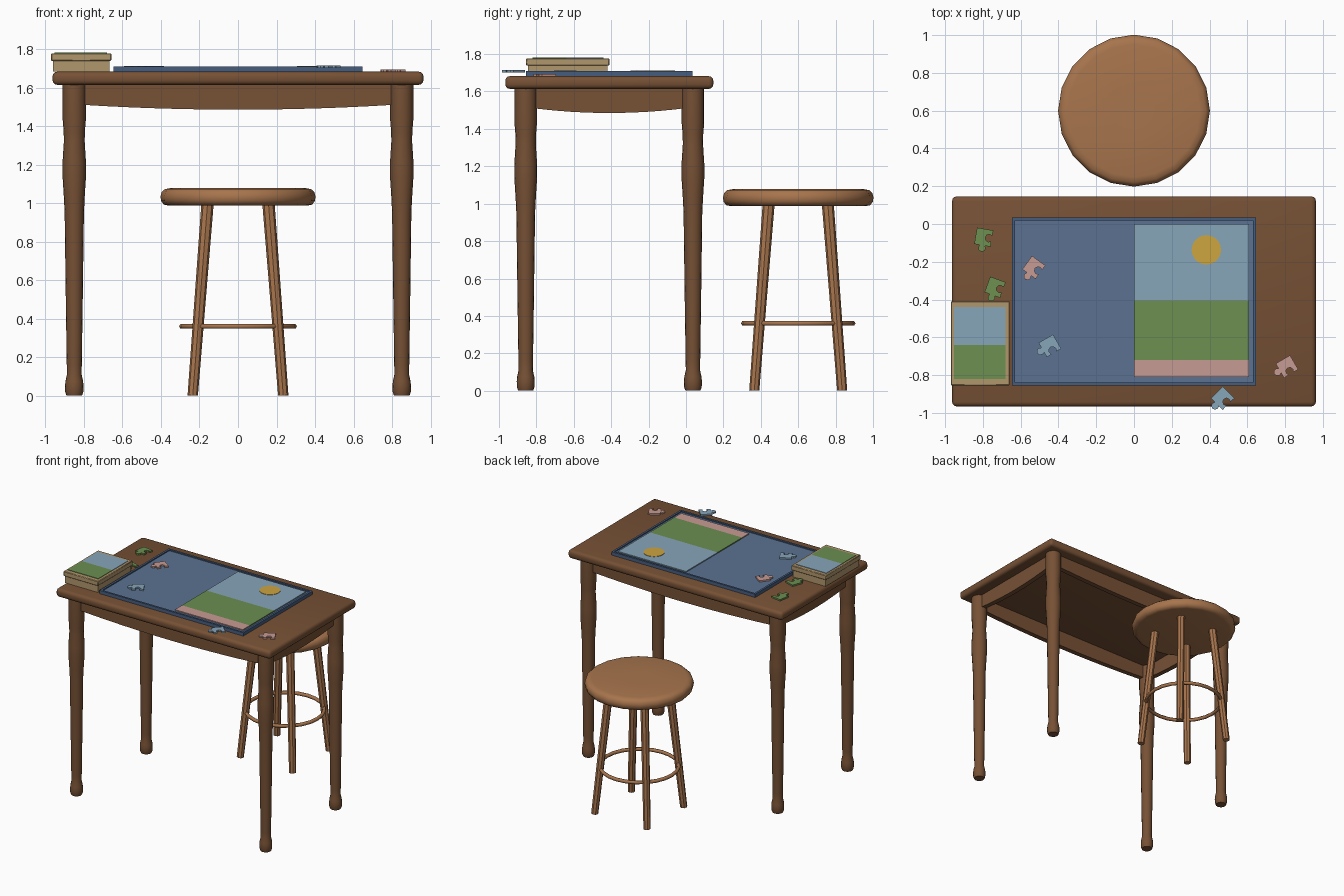
import bpy, bmesh
from math import radians, sin, cos, pi
from mathutils import Vector, Matrix

if "Cube" in bpy.data.objects:
    bpy.data.objects.remove(bpy.data.objects["Cube"])


def material(name, r, g, b):
    m = bpy.data.materials.new(name)
    lin = [(c / 255) ** 2.2 for c in (r, g, b)]
    m.diffuse_color = (*lin, 1)
    m.use_nodes = True
    m.node_tree.nodes["Principled BSDF"].inputs["Base Color"].default_value = m.diffuse_color
    return m


WOOD = material("dark_wood", 118, 82, 56)
LIGHT = material("light_wood", 166, 116, 78)
MAT = material("mat_blue", 92, 114, 144)
RIM = material("rim_blue", 72, 94, 126)
CARD = material("card", 176, 150, 108)
SKY = material("sky", 134, 164, 184)
GREEN = material("green", 108, 142, 82)
PINK = material("pink", 198, 154, 146)
SUN = material("sun", 204, 164, 66)


def finish(name, bm, mat, smooth=None):
    bmesh.ops.recalc_face_normals(bm, faces=bm.faces[:])
    me = bpy.data.meshes.new(name)
    bm.to_mesh(me)
    bm.free()
    ob = bpy.data.objects.new(name, me)
    bpy.context.collection.objects.link(ob)
    me.materials.append(mat)
    if smooth:
        bpy.ops.object.select_all(action='DESELECT')
        ob.select_set(True)
        bpy.context.view_layer.objects.active = ob
        bpy.ops.object.shade_smooth_by_angle(angle=radians(smooth))
    return ob


def box(name, x0, x1, y0, y1, z0, z1, mat, bevel=0, segments=2):
    bm = bmesh.new()
    size = Matrix.Diagonal((x1 - x0, y1 - y0, z1 - z0, 1))
    mid = Matrix.Translation(((x0 + x1) / 2, (y0 + y1) / 2, (z0 + z1) / 2))
    bmesh.ops.create_cube(bm, size=1, matrix=mid @ size)
    if bevel:
        bmesh.ops.bevel(bm, geom=bm.edges[:], offset=bevel, segments=segments,
                        profile=0.5, affect='EDGES')
    return finish(name, bm, mat, 40 if bevel else None)


def lathe(name, profile, sides, x, y, mat, smooth):
    # closed turned solid from (radius, z) pairs, bottom to top
    bm = bmesh.new()
    rings = [[bm.verts.new((x + r * cos(2 * pi * i / sides),
                            y + r * sin(2 * pi * i / sides), z))
              for i in range(sides)] for r, z in profile]
    for a, b in zip(rings, rings[1:]):
        for i in range(sides):
            j = (i + 1) % sides
            bm.faces.new((a[i], a[j], b[j], b[i]))
    bm.faces.new(rings[0])
    bm.faces.new(rings[-1])
    return finish(name, bm, mat, smooth)


def prism(name, points, depth, matrix, mat, smooth=None):
    # flat outline extruded along local z
    bm = bmesh.new()
    f = bm.faces.new([bm.verts.new((u, v, 0)) for u, v in points])
    ext = bmesh.ops.extrude_face_region(bm, geom=[f])
    bmesh.ops.translate(bm, vec=(0, 0, depth),
                        verts=[g for g in ext['geom'] if isinstance(g, bmesh.types.BMVert)])
    bm.transform(matrix)
    return finish(name, bm, mat, smooth)


CY, TOP = -0.41, 1.682      # table centre and tabletop height

# Table top
box("table_top", -0.963, 0.963, CY - 0.556, CY + 0.556, 1.614, TOP, WOOD, 0.024, 3)

# Turned table legs
LEG = [(0.040, 0), (0.047, 0.02), (0.048, 0.05), (0.046, 0.075), (0.038, 0.11),
       (0.039, 0.16), (0.044, 0.5), (0.050, 0.95), (0.054, 1.03), (0.061, 1.14),
       (0.061, 1.21), (0.054, 1.32), (0.055, 1.37), (0.060, 1.43), (0.060, 1.62)]
for side, sx in (("left", -1), ("right", 1)):
    for end, sy in (("front", -1), ("back", 1)):
        lathe(f"{end}_{side}_table_leg", LEG, 16, sx * 0.85, CY + sy * 0.447, WOOD, 40)


# Aprons with a gently bowed lower edge
def apron(name, half, centre, angle):
    n = 12
    pts = [(half, 1.62), (-half, 1.62)]
    for i in range(n + 1):
        t = -1 + 2 * i / n
        pts.append((t * half, 1.485 + 0.026 * t * t))
    m = (Matrix.Translation(centre) @ Matrix.Rotation(angle, 4, 'Z')
         @ Matrix.Rotation(pi / 2, 4, 'X') @ Matrix.Translation((0, 0, -0.02)))
    prism(name, pts, 0.04, m, WOOD, 30)


for name, s in (("front", -1), ("back", 1)):
    apron(name + "_apron", 0.82, (0, CY + s * 0.447, 0), 0)
for name, s in (("left", -1), ("right", 1)):
    apron(name + "_apron", 0.41, (s * 0.85, CY, 0), pi / 2)

# Puzzle mat with a raised rim
MX, MY, W, MT = 0.646, 0.445, 0.016, TOP + 0.018
box("puzzle_mat", -MX + 0.004, MX - 0.004, CY - MY + 0.004, CY + MY - 0.004, TOP - 0.002, MT, MAT)
for name, s in (("front", -1), ("back", 1)):
    a, b = sorted((CY + s * MY, CY + s * (MY - W)))
    box(name + "_mat_rim", -MX, MX, a, b, TOP, TOP + 0.027, RIM)
for name, s in (("left", -1), ("right", 1)):
    a, b = sorted((s * MX, s * (MX - W)))
    box(name + "_mat_rim", a, b, CY - MY + W, CY + MY - W, TOP, TOP + 0.027, RIM)

# Finished half of the puzzle
for name, y0, y1, mat in (("puzzle_sky", -0.405, 0.0, SKY),
                          ("puzzle_meadow", -0.72, -0.405, GREEN),
                          ("puzzle_flowers", -0.81, -0.72, PINK)):
    box(name, 0, 0.61, y0, y1, MT - 0.002, MT + 0.008, mat)
lathe("puzzle_sun", [(0.078, MT), (0.078, MT + 0.011)], 20, 0.383, -0.137, SUN, None)

# Puzzle box with lid and cover picture
box("box_base", -0.96, -0.667, -0.846, -0.42, TOP, 1.745, CARD)
box("box_lid", -0.97, -0.658, -0.855, -0.41, 1.738, 1.777, CARD, 0.004, 1)
box("box_picture_sky", -0.952, -0.68, -0.64, -0.44, 1.775, 1.781, SKY)
box("box_picture_meadow", -0.952, -0.68, -0.82, -0.64, 1.775, 1.781, GREEN)

# Loose puzzle pieces: one socket on the right, one knob at the bottom
H, R = 0.044, 0.02


def arc(cx, cy, start, step):
    return [(cx + R * cos(radians(start + i * step)), cy + R * sin(radians(start + i * step)))
            for i in range(7)]


PIECE = ([(H, -H)] + arc(H - 0.016, 0, -45, -45) + [(H, H), (-H, H), (-H, -H)]
         + arc(0, -H - 0.014, 135, 45))
for i, (x, y, z, rot, mat) in enumerate((
        (-0.795, -0.07, TOP, -10, GREEN), (-0.735, -0.335, TOP, -20, GREEN),
        (-0.53, -0.23, MT, -36, PINK), (-0.445, -0.645, MT, -60, SKY),
        (0.81, -0.755, TOP, -60, PINK), (0.47, -0.922, MT + 0.002, -45, SKY))):
    m = Matrix.Translation((x, y, z)) @ Matrix.Rotation(radians(rot), 4, 'Z')
    prism(f"loose_piece_{i + 1}", PIECE, 0.012, m, mat)

# Stool seat
SY = 0.6
lathe("stool_seat", [(0.36, 0.987), (0.385, 0.992), (0.4, 1.012), (0.402, 1.035),
                     (0.396, 1.058), (0.38, 1.072), (0.35, 1.078), (0.1, 1.079)],
      20, 0, SY, LIGHT, 60)


# Splayed stool legs
def strut(name, a, b, ra, rb, mat):
    d = b - a
    bm = bmesh.new()
    m = Matrix.Translation((a + b) / 2) @ d.to_track_quat('Z', 'Y').to_matrix().to_4x4()
    bmesh.ops.create_cone(bm, cap_ends=True, segments=8, radius1=ra, radius2=rb,
                          depth=d.length, matrix=m)
    for v in bm.verts:
        v.co.z = max(v.co.z, 0)
    finish(name, bm, mat, 30)


for side, sx in (("left", -1), ("right", 1)):
    for end, sy in (("front", -1), ("back", 1)):
        strut(f"{end}_{side}_stool_leg", Vector((sx * 0.235, SY + sy * 0.235, 0)),
              Vector((sx * 0.158, SY + sy * 0.158, 1.0)), 0.027, 0.032, LIGHT)

# Foot ring
bpy.ops.mesh.primitive_torus_add(major_radius=0.292, minor_radius=0.014, major_segments=24,
                                 minor_segments=6, location=(0, SY, 0.36))
ring = bpy.context.object
ring.name = "stool_foot_ring"
ring.data.materials.append(LIGHT)
bpy.ops.object.shade_smooth_by_angle(angle=radians(65))
